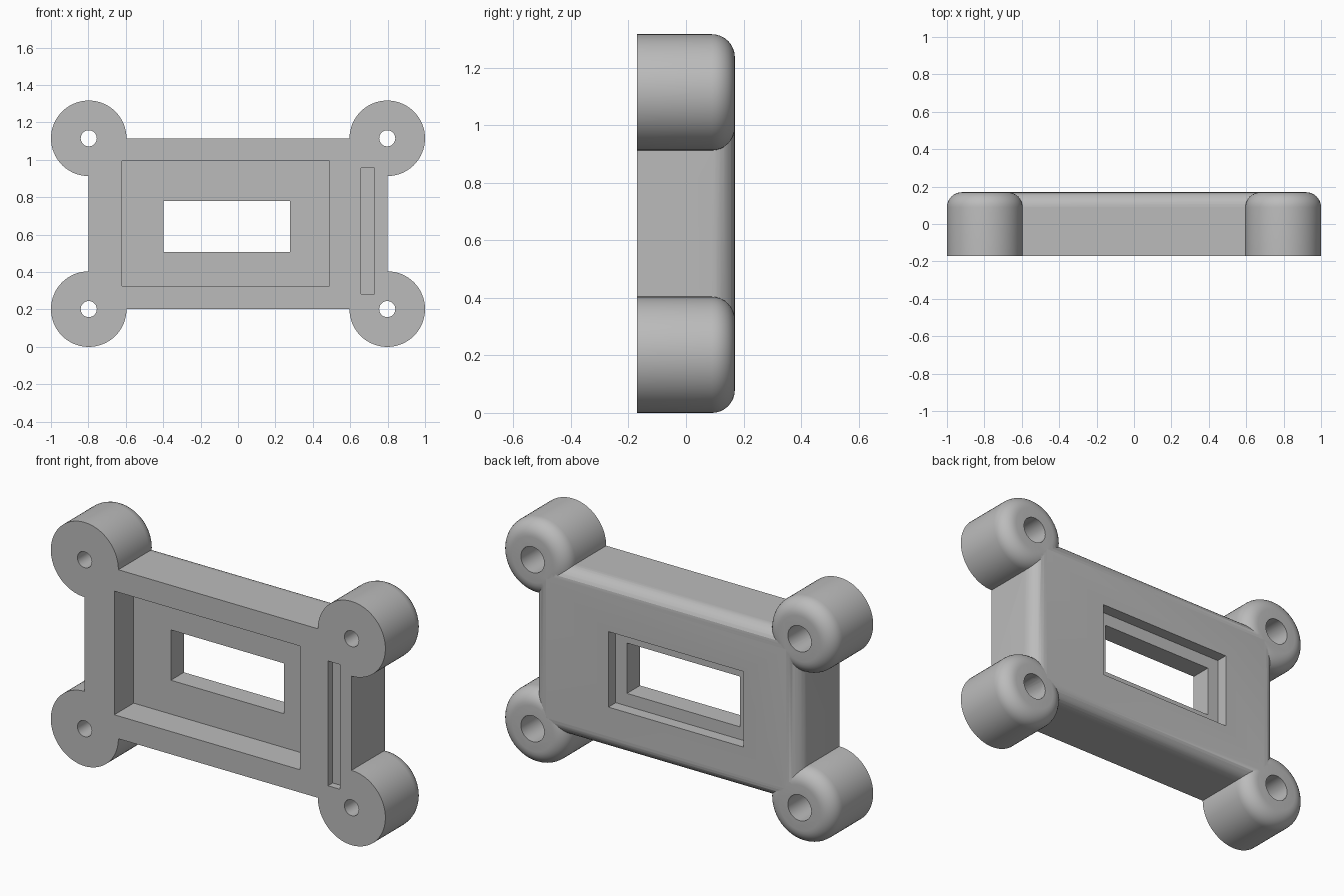
import bpy
import bmesh
import math
from mathutils import Matrix

if "Cube" in bpy.data.objects:
    bpy.data.objects.remove(bpy.data.objects["Cube"], do_unlink=True)

HALF_DEPTH = 0.17      # front face at -y, rounded face at +y
ROUND = 0.08           # radius of the rounded back edges
HOLE_X = 0.798
HOLE_Z = (0.202, 1.115)

grey = bpy.data.materials.new("plain grey")
grey.use_nodes = True
colour = (0.5, 0.5, 0.5, 1)
grey.diffuse_color = colour
grey.node_tree.nodes["Principled BSDF"].inputs["Base Color"].default_value = colour


def finish(name, bm):
    mesh = bpy.data.meshes.new(name)
    bm.to_mesh(mesh)
    bm.free()
    mesh.materials.append(grey)
    obj = bpy.data.objects.new(name, mesh)
    bpy.context.scene.collection.objects.link(obj)
    return obj


def round_back(bm):
    edges = [e for e in bm.edges if all(v.co.y > HALF_DEPTH - 0.001 for v in e.verts)]
    bmesh.ops.bevel(bm, geom=edges, offset=ROUND, segments=8, profile=0.5, affect='EDGES')


def block(name, x, y, z, rounded=False):
    bm = bmesh.new()
    spans = (x, y, z)
    centre = Matrix.Translation([(a + b) / 2 for a, b in spans])
    size = Matrix.Diagonal([b - a for a, b in spans] + [1])
    bmesh.ops.create_cube(bm, size=1, matrix=centre @ size)
    if rounded:
        round_back(bm)
    return finish(name, bm)


def peg(name, x, z, radius, y, rounded=False, sides=64):
    bm = bmesh.new()
    place = Matrix.Translation((x, sum(y) / 2, z)) @ Matrix.Rotation(math.pi / 2, 4, 'X')
    bmesh.ops.create_cone(bm, cap_ends=True, segments=sides, radius1=radius,
                          radius2=radius, depth=y[1] - y[0], matrix=place)
    if rounded:
        round_back(bm)
    return finish(name, bm)


def combine(target, other, operation):
    mod = target.modifiers.new("combine", 'BOOLEAN')
    mod.operation = operation
    mod.solver = 'EXACT'
    mod.object = other
    bpy.context.view_layer.objects.active = target
    bpy.ops.object.modifier_apply(modifier=mod.name)
    bpy.data.objects.remove(other, do_unlink=True)


# Main plate with rounded back edges
full = (-HALF_DEPTH, HALF_DEPTH)
housing = block("mounting_housing", (-0.798, 0.798), full, (HOLE_Z[0], HOLE_Z[1]), True)

# Corner bosses
corners = [(sx * HOLE_X, z) for sx in (-1, 1) for z in HOLE_Z]
for x, z in corners:
    combine(housing, peg("corner_boss", x, z, 0.202, full, True), 'UNION')

# Screw holes, wider towards the back
for x, z in corners:
    combine(housing, peg("screw_hole", x, z, 0.043, (-0.3, 0.3), sides=32), 'DIFFERENCE')
    combine(housing, peg("screw_head_bore", x, z, 0.07, (-0.07, 0.3), sides=32), 'DIFFERENCE')

# Front pocket, window, back recess and side slot
cuts = {
    "front_pocket": ((-0.62, 0.49), (-0.3, -0.005), (0.325, 0.993)),
    "window": ((-0.398, 0.278), (-0.3, 0.3), (0.508, 0.78)),
    "back_recess": ((-0.463, 0.345), (0.107, 0.3), (0.44, 0.848)),
    "side_slot": ((0.657, 0.729), (-0.3, -0.13), (0.283, 0.957)),
}
for name, spans in cuts.items():
    combine(housing, block(name, *spans), 'DIFFERENCE')

# Smooth curves, crisp edges
bpy.ops.object.select_all(action='DESELECT')
housing.select_set(True)
bpy.context.view_layer.objects.active = housing
bpy.ops.object.shade_smooth_by_angle(angle=math.radians(30))
